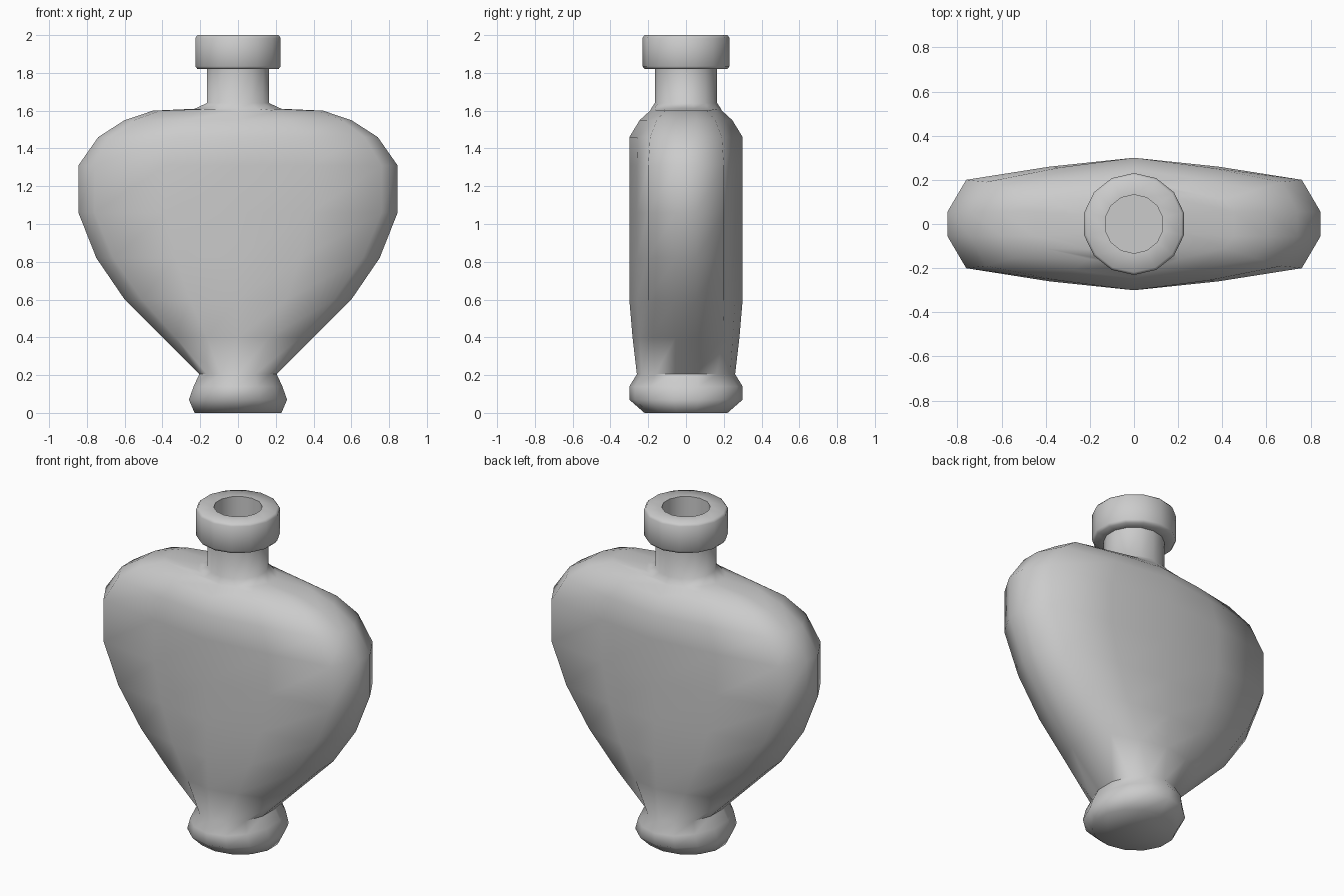
import bpy, bmesh, math

if "Cube" in bpy.data.objects:
    bpy.data.objects.remove(bpy.data.objects["Cube"])


def ring(quad, z):
    """Mirror four quarter points (side, edge, mid, front) into a 14-sided ring."""
    q = list(quad)
    right = q + [(x, -y) for x, y in q]
    upper = q + [(-x, y) for x, y in q[2::-1]]
    lower = [(-x, -y) for x, y in upper]
    return [(x, y, z) for x, y in upper + lower]


def oval(w, d, z):
    angles = [math.radians(90 - 360 / 14 * k) for k in (3, 2, 1, 0)]
    s = w / math.cos(angles[0])
    return ring([(s * math.cos(a), d * math.sin(a)) for a in angles], z)


def flat(w, xe, e, d, z, f=0.055):
    """Flask section: narrow side, rounded edge, gently bowed face."""
    return ring([(w, f), (xe, e), (xe / 2, e + (d - e) * 0.6), (0, d)], z)


def loft(name, rings, cap_start=False, cap_end=False):
    bm = bmesh.new()
    rows = [[bm.verts.new(p) for p in r] for r in rings]
    for a, b in zip(rows, rows[1:]):
        n = len(a)
        for i in range(n):
            j = (i + 1) % n
            bm.faces.new((a[i], a[j], b[j], b[i]))
    if cap_start:
        bm.faces.new(rows[0][::-1])
    if cap_end:
        bm.faces.new(rows[-1])
    mesh = bpy.data.meshes.new(name)
    bm.to_mesh(mesh)
    bm.free()
    ob = bpy.data.objects.new(name, mesh)
    bpy.context.collection.objects.link(ob)
    bpy.ops.object.select_all(action='DESELECT')
    ob.select_set(True)
    bpy.context.view_layer.objects.active = ob
    bpy.ops.object.shade_smooth_by_angle(angle=math.radians(62))
    return ob


# Foot, heart-shaped flask and neck in one continuous skin
loft("bottle_body", [
    oval(0.23, 0.22, 0.0),
    oval(0.26, 0.30, 0.07),
    oval(0.235, 0.30, 0.14),
    oval(0.205, 0.26, 0.205),
    flat(0.40, 0.33, 0.195, 0.283, 0.40),
    flat(0.60, 0.51, 0.20, 0.30, 0.60),
    flat(0.75, 0.66, 0.20, 0.30, 0.82),
    flat(0.845, 0.76, 0.20, 0.30, 1.06),
    flat(0.845, 0.76, 0.20, 0.30, 1.31),
    flat(0.74, 0.67, 0.19, 0.30, 1.46),
    flat(0.60, 0.55, 0.155, 0.245, 1.55),
    flat(0.45, 0.41, 0.11, 0.19, 1.60),
    oval(0.23, 0.185, 1.61),
    oval(0.165, 0.165, 1.64),
    oval(0.165, 0.165, 1.825),
], cap_start=True)

# Collar with the bore running down inside the neck
loft("collar", [
    oval(r, r * 1.02, z) for r, z in (
        (0.16, 1.82), (0.215, 1.82), (0.226, 1.835), (0.226, 1.985),
        (0.215, 2.0), (0.13, 2.0), (0.13, 1.66))
], cap_end=True)
